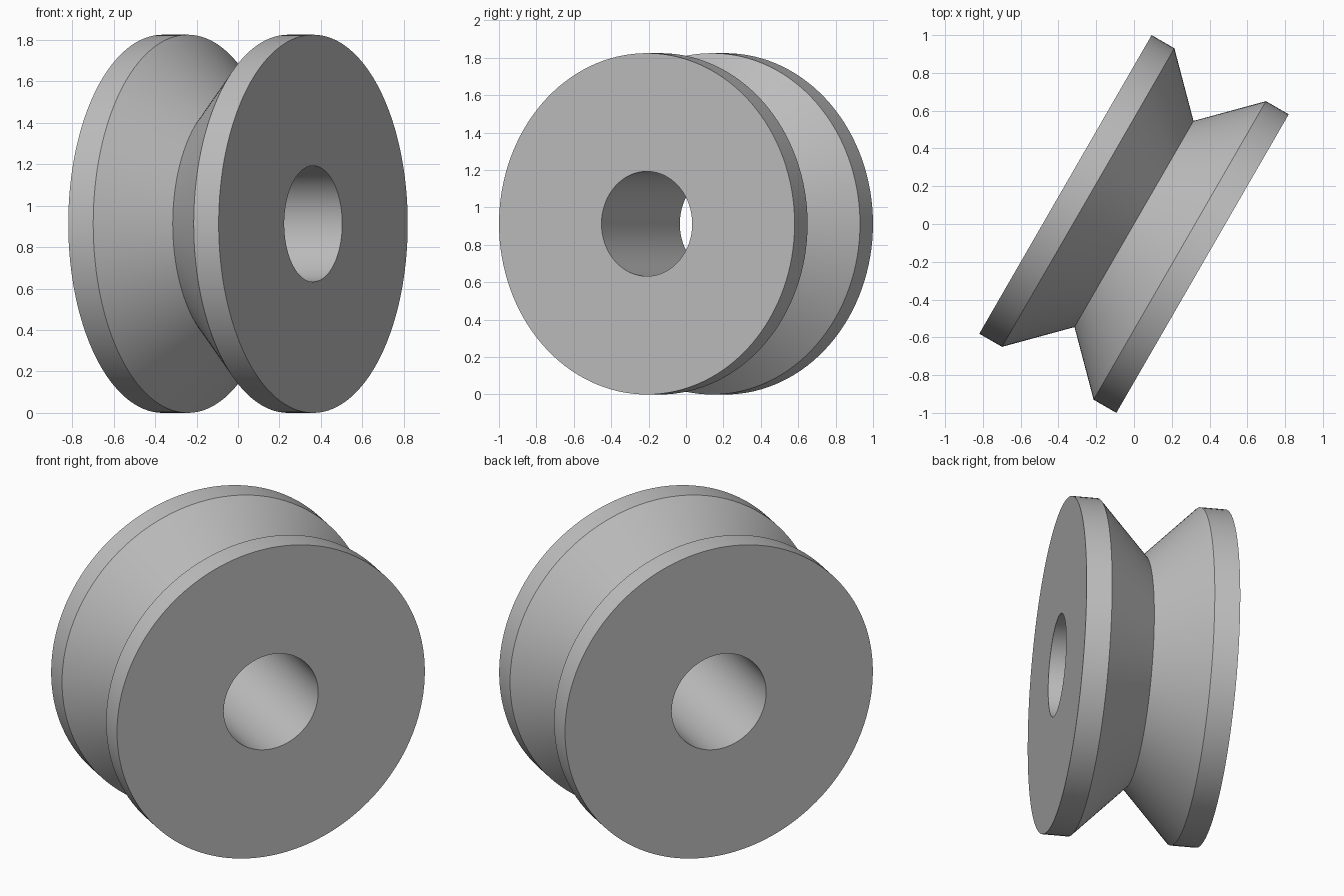
import bpy
import bmesh
import math
from mathutils import Matrix, Vector

cube = bpy.data.objects.get("Cube")
if cube:
    bpy.data.objects.remove(cube, do_unlink=True)

# Main dimensions
RIM = 0.9125
BORE = 0.28
GROOVE = 0.63
HALF_WIDTH = 0.419
GROOVE_HALF = 0.28
SEGMENTS = 128

# Plain grey finish
grey = bpy.data.materials.new("plain_grey")
grey.use_nodes = True
colour = (0.52, 0.52, 0.52, 1)
grey.diffuse_color = colour
grey.node_tree.nodes["Principled BSDF"].inputs["Base Color"].default_value = colour

# Closed half section (radius, position along the axle)
profile = [
    (BORE, -HALF_WIDTH), (RIM, -HALF_WIDTH), (RIM, -GROOVE_HALF),
    (GROOVE, 0),
    (RIM, GROOVE_HALF), (RIM, HALF_WIDTH), (BORE, HALF_WIDTH),
]

# Revolve the section around the axle
bm = bmesh.new()
verts = [bm.verts.new((r, 0, h)) for r, h in profile]
edges = [bm.edges.new((a, b)) for a, b in zip(verts, verts[1:] + verts[:1])]
bmesh.ops.spin(bm, geom=verts + edges, cent=(0, 0, 0), axis=(0, 0, 1),
               angle=math.tau, steps=SEGMENTS, use_merge=True)
bmesh.ops.remove_doubles(bm, verts=bm.verts, dist=0.0001)
bmesh.ops.recalc_face_normals(bm, faces=bm.faces)

# Lay the axle level, turned away from the front, with the rim on the ground
axle = Vector((math.cos(math.radians(30)), -math.sin(math.radians(30)), 0))
turn = axle.to_track_quat("Z", "Y").to_matrix().to_4x4()
bm.transform(Matrix.Translation((0, 0, RIM)) @ turn)

mesh = bpy.data.meshes.new("grooved_wheel")
bm.to_mesh(mesh)
bm.free()
mesh.materials.append(grey)
wheel = bpy.data.objects.new("grooved_wheel", mesh)
bpy.context.collection.objects.link(wheel)

# Smooth round surfaces, crisp rims
bpy.ops.object.select_all(action="DESELECT")
wheel.select_set(True)
bpy.context.view_layer.objects.active = wheel
bpy.ops.object.shade_smooth_by_angle(angle=math.radians(30))
